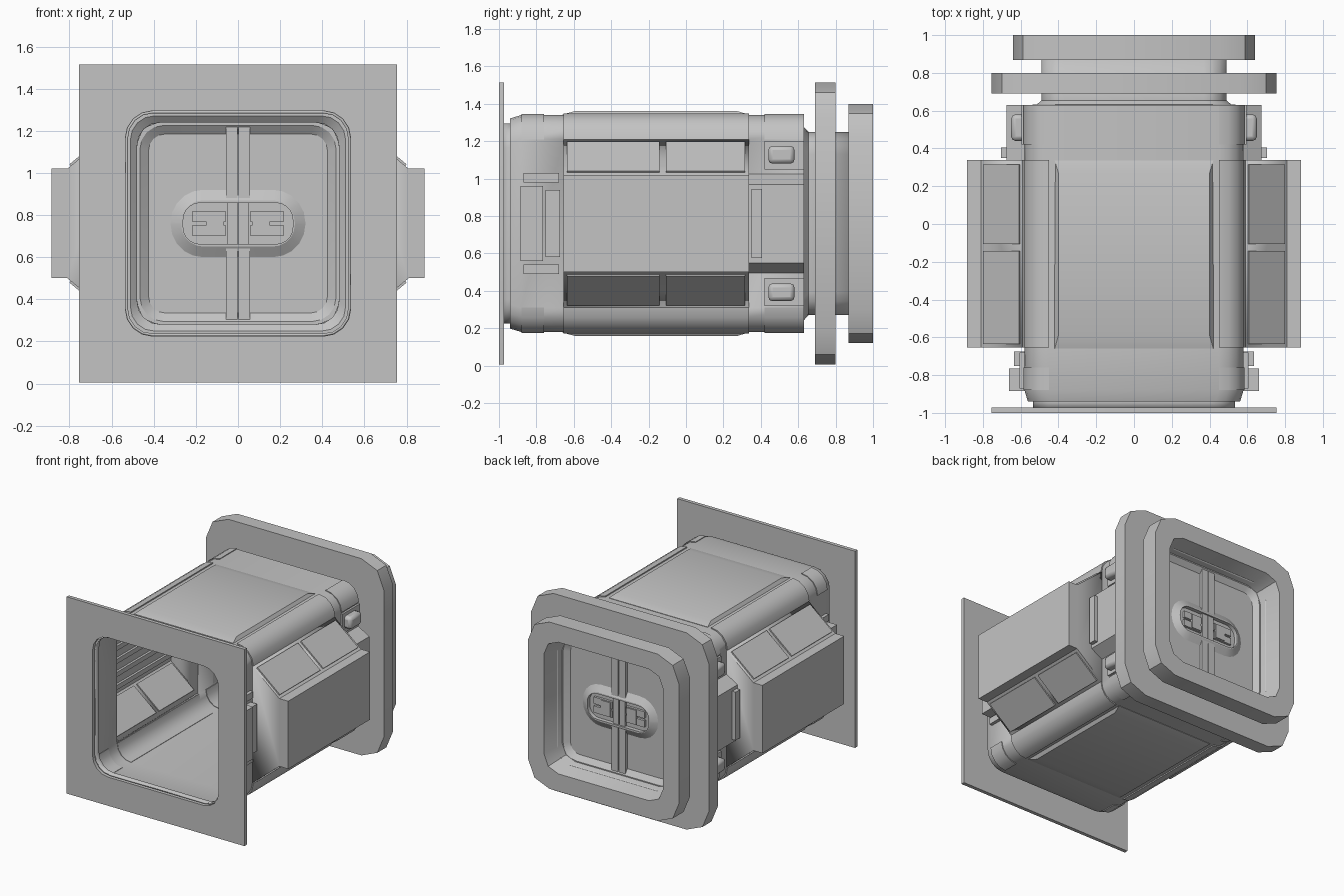
import bpy, bmesh, math

if "Cube" in bpy.data.objects:
    bpy.data.objects.remove(bpy.data.objects["Cube"])

C = 0.76                      # height of the tube axis
grey = bpy.data.materials.new("hull grey")
grey.diffuse_color = (0.55, 0.55, 0.55, 1)
grey.use_nodes = True
grey.node_tree.nodes["Principled BSDF"].inputs["Base Color"].default_value = grey.diffuse_color


def finish(name, bm, solid=0.0, bevel=0.0):
    bmesh.ops.recalc_face_normals(bm, faces=bm.faces)
    me = bpy.data.meshes.new(name)
    bm.to_mesh(me)
    bm.free()
    ob = bpy.data.objects.new(name, me)
    bpy.context.collection.objects.link(ob)
    me.materials.append(grey)
    if solid:
        m = ob.modifiers.new("thickness", 'SOLIDIFY')
        m.thickness, m.offset = solid, -1
    if bevel:
        m = ob.modifiers.new("bevel", 'BEVEL')
        m.width, m.segments = bevel, 2
    return ob


def rounded(hx, hz, r, n):
    """Rounded rectangle in x/z around the tube axis."""
    pts = []
    for k, (sx, sz) in enumerate(((1, 1), (-1, 1), (-1, -1), (1, -1))):
        for i in range(n + 1):
            a = math.pi / 2 * (k + i / n)
            pts.append((sx * (hx - r) + r * math.cos(a), C + sz * (hz - r) + r * math.sin(a)))
    return pts


def loft(name, rings, n=4, closed=False, caps=False, skip=None, solid=0.0):
    """Join rings of (y, half width, half height, corner radius)."""
    bm = bmesh.new()
    loops = [[bm.verts.new((x, y, z)) for x, z in rounded(hx, hz, r, n)] for y, hx, hz, r in rings]
    pairs = list(zip(loops, loops[1:]))
    if closed:
        pairs.append((loops[-1], loops[0]))
    for a, b in pairs:
        for i in range(len(a)):
            j = (i + 1) % len(a)
            q = (a[i], a[j], b[j], b[i])
            mid = [sum(v.co[k] for v in q) / 4 for k in range(3)]
            if not (skip and skip(*mid)):
                bm.faces.new(q)
    if caps:
        bm.faces.new(loops[0])
        bm.faces.new(loops[-1])
    return finish(name, bm, solid)


def prism(name, prof, y0, y1, close=True, solid=0.0, bevel=0.0):
    """Extrude an x/z profile along y (z measured from the axis)."""
    bm = bmesh.new()
    a, b = [[bm.verts.new((x, y, C + z)) for x, z in prof] for y in (y0, y1)]
    for i in range(len(a) if close else len(a) - 1):
        j = (i + 1) % len(a)
        bm.faces.new((a[i], a[j], b[j], b[i]))
    bm.faces.new(a)
    bm.faces.new(b)
    return finish(name, bm, solid, bevel)


def box(name, x0, x1, y0, y1, z0, z1, bevel=0.0):
    return prism(name, [(x0, z0), (x1, z0), (x1, z1), (x0, z1)], y0, y1, bevel=bevel)


def sq(y, h, r):
    return (y, h, h, r)


P0, P1 = -0.655, 0.338        # y range of the side pods

# Hollow tube, open where the side pods join
loft("tube_hull", [sq(-0.975, .535, .13), sq(-0.94, .535, .13), sq(-0.94, .562, .13),
                   sq(-0.88, .58, .13), sq(P0, .58, .13), sq(P1, .58, .13), sq(.63, .58, .13),
                   sq(.632, .515, .12), sq(.655, .49, .12), sq(.88, .49, .12)],
     skip=lambda x, y, z: abs(x) > .57 and abs(z - C) < .1 and P0 < y < P1, solid=.012)

# Thin square front plate with rounded opening
loft("front_plate", [sq(-1, .755, .0005), sq(-1, .535, .13), sq(-.972, .535, .13),
                     sq(-.972, .755, .0005)], closed=True)

# Rear flange and end ring with tapered mouth
loft("rear_flange", [sq(.69, .755, .19), sq(.69, .485, .12), sq(.80, .485, .12),
                     sq(.80, .755, .19)], n=2, closed=True)
loft("end_ring", [sq(.868, .64, .18), sq(.868, .48, .11), sq(.83, .47, .11), sq(1, .505, .12),
                  sq(1, .64, .18)], n=2, closed=True)

# Door: slab, bevelled rims, split rib, oval handle recess
loft("door_slab", [sq(.765, .485, .12), sq(.795, .485, .12)], caps=True)
for side in (-1, 1):
    y0, y1 = .78 + side * .015, .78 + side * .045
    loft("door_rim", [sq(y0, .485, .12), sq(y1, .485, .12), sq(y1, .465, .11),
                      sq(y0, .425, .08)], closed=True)
    loft("handle_surround", [(y0, .32, .16, .155), (y1, .27, .11, .105), (y1, .26, .098, .08),
                             (y0, .26, .098, .08)], n=5, closed=True)
    for s in (-1, 1):
        for t in (-1, 1):
            prism("door_rib", [(s * .003, t * .1), (s * .058, t * .1), (s * .058, t * .48),
                               (s * .003, t * .48)], *sorted((y0, y1 - side * .006)))
            box("handle_grip", s * .06, s * .215, *sorted((y0, y0 + side * .018)),
                t * .008, t * .06)
        box("handle_bridge", s * .07, s * .15, *sorted((y0, y0 + side * .025)), -.055, .055)
        box("handle_post", s * .003, s * .05, *sorted((y0, y0 + side * .018)), -.098, .098)


# Raised skin on the four tube corners
def corner(sx, sz, y0, y1, lift):
    arc = [(sx * (.45 + r * math.cos(a)), sz * (.45 + r * math.sin(a)))
           for r, order in ((.13 + lift, 1), (.115, -1))
           for a in [math.pi / 8 * i for i in range(5)][::order]]
    prism("corner_skin", arc, y0, y1)


for sx in (-1, 1):
    for sz in (-1, 1):
        for y0, y1, lift in ((-.88, -.76, .006), (P0, P1, .009), (.42, .63, .006)):
            corner(sx, sz, y0, y1, lift)

# Top and bottom bulged panels with sloping ends
for sz in (-1, 1):
    bm = bmesh.new()
    rows = [[bm.verts.new((x, y, C + sz * z)) for x in (-w, w)]
            for y, z, w in ((-.66, .575, .42), (-.66, .583, .42), (-.59, .602, .40),
                            (.27, .602, .40), (.335, .583, .42), (.335, .575, .42))]
    for a, b in zip(rows, rows[1:] + rows[:1]):
        bm.faces.new((a[0], a[1], b[1], b[0]))
    for k in (0, 1):
        bm.faces.new([r[k] for r in rows])
    finish("bulged_panel", bm)

for s in (-1, 1):
    # Side pod shell, open to the inside, plus outer box
    prism("pod_shell", [(s * .58, .45), (s * .81, .26), (s * .81, -.26), (s * .58, -.45)],
          P0, P1, close=False, solid=.01)
    box("pod_box", s * .808, s * .885, P0, P1, -.26, .26)
    for k in range(5):
        z = -.2 + k * .1
        box("inner_wall_rib", s * .785, s * .805, P0 + .02, P1 - .02, z - .018, z + .018)
    # Pairs of panels on the pod slopes
    for t in (-1, 1):
        prof = [(s * (.58 + .23 * u + .637 * d), t * (.45 - .19 * u + .771 * d))
                for u, d in ((.10, -.016), (.10, .010), (.93, .010), (.93, -.016))]
        prism("slope_panel", prof, -.635, -.143)
        prism("slope_panel", prof, -.107, .315)
        # Rounded lamps and horizontal bars
        box("lamp", s * .57, s * .65, .44, .58, t * .32, t * .415, bevel=.022)
        box("lamp_base", s * .57, s * .595, .42, .63, t * .29, t * .44)
        box("front_bar", s * .57, s * .605, -.87, -.68, t * .22, t * .27)
    # Blocks in front of and behind the pod
    box("front_block", s * .57, s * .663, -.885, -.765, -.2, .2)
    box("front_small_block", s * .57, s * .635, -.752, -.675, -.18, .18)
    prism("rear_blister", [(s * .57, .27), (s * .675, .21), (s * .675, -.21), (s * .57, -.27)],
          P1, .63)
    box("rear_bar", s * .66, s * .705, .35, .405, -.185, .185)

# Smooth curved parts, keep hard edges
for ob in bpy.context.scene.objects:
    ob.select_set(True)
    bpy.context.view_layer.objects.active = ob
bpy.ops.object.shade_smooth_by_angle(angle=math.radians(28))
